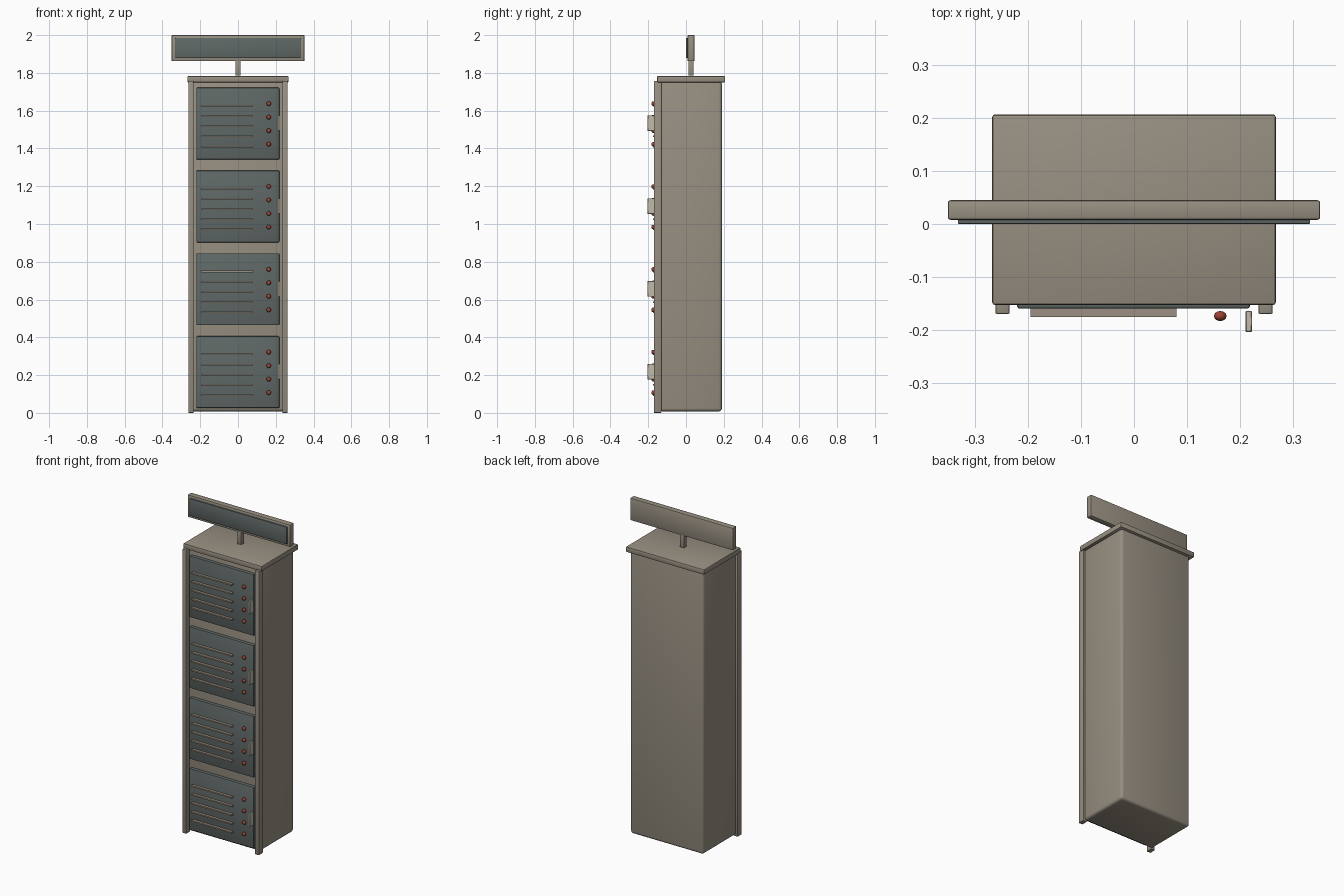
import bpy, bmesh, math
from mathutils import Matrix, Vector

cube = bpy.data.objects.get("Cube")
if cube:
    bpy.data.objects.remove(cube, do_unlink=True)


def material(name, rgb):
    m = bpy.data.materials.new(name)
    m.use_nodes = True
    col = (*rgb, 1)
    m.diffuse_color = col
    m.node_tree.nodes["Principled BSDF"].inputs["Base Color"].default_value = col
    return m


CASING = material("warm grey casing", (0.31, 0.275, 0.22))
SLATE = material("slate panel", (0.115, 0.14, 0.135))
VENT = material("tan vent", (0.34, 0.28, 0.225))
RED = material("red button", (0.33, 0.055, 0.035))
PALE = material("pale handle", (0.54, 0.50, 0.41))


def finish(bm, name, mat):
    me = bpy.data.meshes.new(name)
    bm.to_mesh(me)
    bm.free()
    me.materials.append(mat)
    ob = bpy.data.objects.new(name, me)
    bpy.context.collection.objects.link(ob)
    bpy.ops.object.select_all(action='DESELECT')
    ob.select_set(True)
    bpy.context.view_layer.objects.active = ob
    bpy.ops.object.shade_smooth_by_angle(angle=math.radians(40))
    return ob


def box(name, mat, x, y, z, bevel=0.0, segments=2):
    """Box from three (min, max) ranges, with optional rounded edges."""
    lo, hi = Vector((x[0], y[0], z[0])), Vector((x[1], y[1], z[1]))
    bm = bmesh.new()
    bmesh.ops.create_cube(bm, size=1, matrix=Matrix.Translation((lo + hi) / 2)
                          @ Matrix.Diagonal((*(hi - lo), 1)))
    if bevel:
        bmesh.ops.bevel(bm, geom=bm.edges[:], offset=bevel, segments=segments,
                        profile=0.5, affect='EDGES')
    return finish(bm, name, mat)


def button(name, x, y, z):
    bm = bmesh.new()
    bmesh.ops.create_uvsphere(bm, u_segments=12, v_segments=8, radius=0.012,
                              matrix=Matrix.Translation((x, y, z))
                              @ Matrix.Diagonal((1, 0.8, 1, 1)))
    return finish(bm, name, RED)


# Cabinet shell, cap and front corner posts
box("cabinet_body", CASING, (-0.25, 0.25), (-0.14, 0.19), (0.008, 1.758), 0.016, 3)
box("top_cap", CASING, (-0.268, 0.268), (-0.153, 0.207), (1.75, 1.783), 0.005)
for side, s in (("left", 1), ("right", -1)):
    box(side + "_corner_post", CASING, sorted((s * 0.235, s * 0.262)),
        (-0.17, -0.13), (0, 1.757), 0.003)

# Sign on a short pole
box("sign_pole", CASING, (-0.014, 0.014), (0.012, 0.039), (1.785, 1.87), 0.002)
box("sign_frame", CASING, (-0.352, 0.352), (0.008, 0.045), (1.862, 2.0), 0.005)
box("sign_panel", SLATE, (-0.333, 0.333), (0.0, 0.012), (1.878, 1.984), 0.002)

# Four stacked locker doors, each with vents, buttons and a handle
for d in range(4):
    zc = 0.216 + d * 0.4385
    tag = f"_{d + 1}"
    box("door" + tag, SLATE, (-0.221, 0.219), (-0.16, -0.13),
        (zc - 0.19, zc + 0.19), 0.005)
    box("handle" + tag, PALE, (0.211, 0.223), (-0.204, -0.164),
        (zc - 0.039, zc + 0.043), 0.0015, 1)
    for i in range(5):
        z = zc - 0.122 + i * 0.054
        box(f"vent{tag}_{i + 1}", VENT, (-0.196, 0.08), (-0.176, -0.155),
            (z - 0.004, z + 0.004))
    for i in range(4):
        button(f"button{tag}_{i + 1}", 0.163, -0.174, zc - 0.109 + i * 0.0715)
